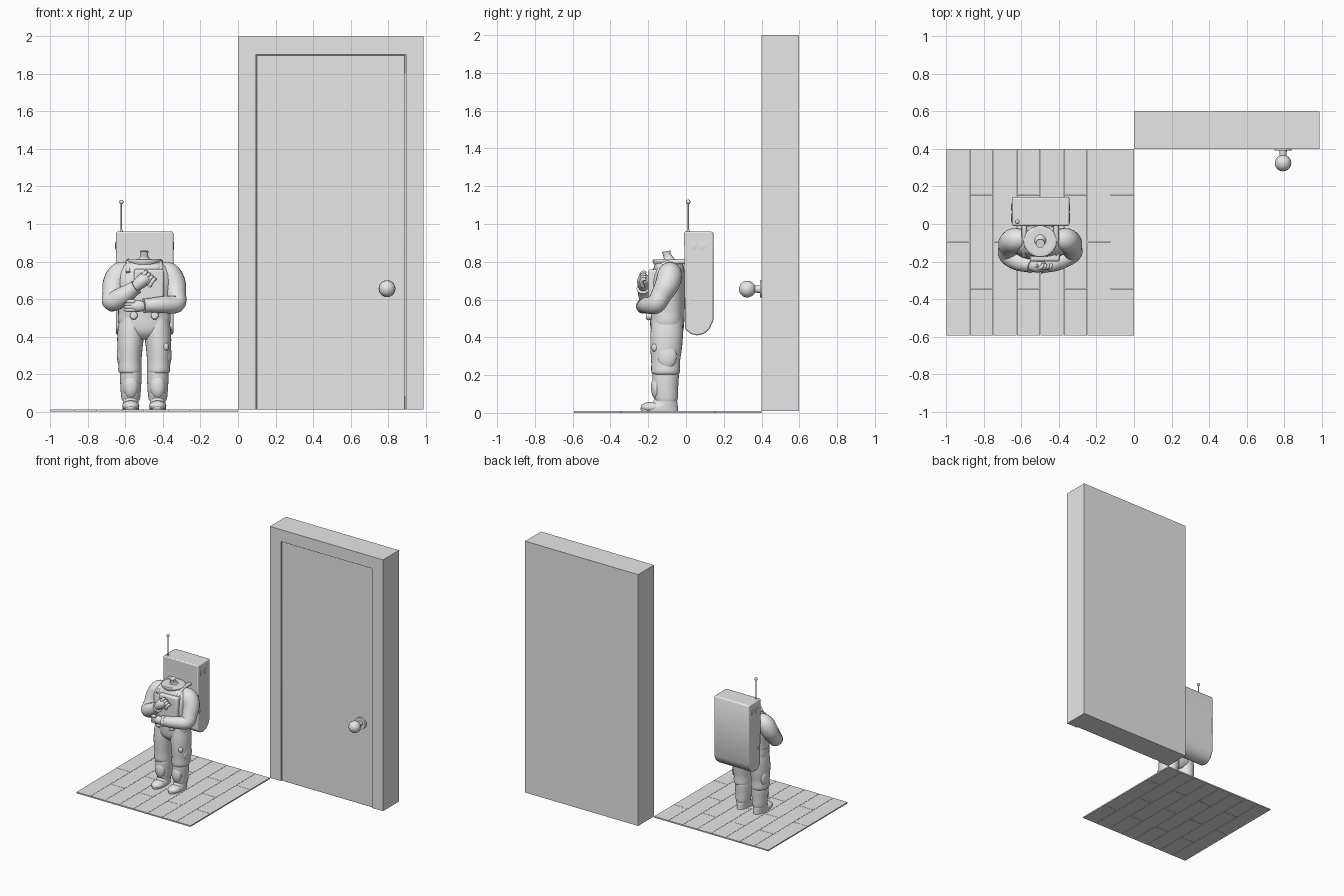
import bpy, bmesh, math
from mathutils import Vector

if "Cube" in bpy.data.objects:
    bpy.data.objects.remove(bpy.data.objects["Cube"])

grey = bpy.data.materials.new("plain grey")
grey.diffuse_color = (0.8, 0.8, 0.8, 1)
grey.use_nodes = True
grey.node_tree.nodes["Principled BSDF"].inputs["Base Color"].default_value = grey.diffuse_color
CX = -0.5  # centre line of the figure


def finish(name, bm, bevel=0.0, angle=40):
    bmesh.ops.recalc_face_normals(bm, faces=bm.faces)
    me = bpy.data.meshes.new(name)
    bm.to_mesh(me)
    bm.free()
    me.materials.append(grey)
    ob = bpy.data.objects.new(name, me)
    bpy.context.collection.objects.link(ob)
    bpy.ops.object.select_all(action='DESELECT')
    ob.select_set(True)
    bpy.context.view_layer.objects.active = ob
    if bevel:
        m = ob.modifiers.new("soft edges", 'BEVEL')
        m.width, m.segments = bevel, 2
    bpy.ops.object.shade_smooth_by_angle(angle=math.radians(angle))
    return ob


def add_box(bm, lo, hi):
    vs = bmesh.ops.create_cube(bm, size=1)["verts"]
    for v in vs:
        v.co = Vector([(a + b) / 2 + c * (b - a) for a, b, c in zip(lo, hi, v.co)])


def box(name, lo, hi, bevel=0.0):
    bm = bmesh.new()
    add_box(bm, lo, hi)
    return finish(name, bm, bevel)


def prism(name, pts, axis, lo, hi, bevel=0.0):
    """Extrude a 2D outline along x (axis 0) or y (axis 1)."""
    bm = bmesh.new()
    put = (lambda p, d: (d, p[0], p[1])) if axis == 0 else (lambda p, d: (p[0], d, p[1]))
    face = bm.faces.new([bm.verts.new(put(p, lo)) for p in pts])
    ext = bmesh.ops.extrude_face_region(bm, geom=[face])["geom"]
    shift = Vector((hi - lo, 0, 0) if axis == 0 else (0, hi - lo, 0))
    bmesh.ops.translate(bm, vec=shift, verts=[e for e in ext if isinstance(e, bmesh.types.BMVert)])
    return finish(name, bm, bevel)


def ball(name, c, r, seg=24):
    """Ellipsoid; r is a number or three radii."""
    r = r if isinstance(r, tuple) else (r, r, r)
    bm = bmesh.new()
    bmesh.ops.create_uvsphere(bm, u_segments=seg, v_segments=seg // 2, radius=1)
    for v in bm.verts:
        v.co = Vector([a + b * k for a, b, k in zip(c, v.co, r)])
    return finish(name, bm)


def spline(keys, steps):
    """Catmull-Rom through tuples of numbers."""
    out = []
    for i in range(len(keys) - 1):
        p = [keys[max(i - 1, 0)], keys[i], keys[i + 1], keys[min(i + 2, len(keys) - 1)]]
        for s in range(steps):
            t = s / steps
            out.append([0.5 * (2 * b + (c - a) * t + (2 * a - 5 * b + 4 * c - d) * t * t
                               + (3 * b - a - 3 * c + d) * t ** 3) for a, b, c, d in zip(*p)])
    return out + [list(keys[-1])]


def skin_rings(name, rings):
    bm = bmesh.new()
    loops = [[bm.verts.new(p) for p in ring] for ring in rings]
    n = len(loops[0])
    for a, b in zip(loops, loops[1:]):
        for i in range(n):
            bm.faces.new((a[i], a[(i + 1) % n], b[(i + 1) % n], b[i]))
    bm.faces.new(loops[0])
    bm.faces.new(loops[-1])
    return finish(name, bm, angle=55)


def stack(name, keys, seg=28, steps=4, square=1.0):
    """Level oval rings: (x, y, z, x radius, y radius), x from the figure's centre."""
    def sq(v):
        return math.copysign(abs(v) ** square, v)
    rings = []
    for x, y, z, rx, ry in spline(keys, steps):
        rings.append([(CX + x + rx * sq(math.cos(2 * math.pi * i / seg)),
                       y + ry * sq(math.sin(2 * math.pi * i / seg)), z) for i in range(seg)])
    return skin_rings(name, rings)


def tube(name, keys, seg=20, steps=5):
    """Round limb through (x, y, z, radius), x from the figure's centre."""
    ks = spline(keys, steps)
    pts = [Vector((CX + k[0], k[1], k[2])) for k in ks]
    side, rings = None, []
    for i, p in enumerate(pts):
        t = (pts[min(i + 1, len(pts) - 1)] - pts[max(i - 1, 0)]).normalized()
        if side is None:
            side = t.orthogonal()
        side = (side - t * side.dot(t)).normalized()
        up = t.cross(side)
        rings.append([p + (side * math.cos(a) + up * math.sin(a)) * ks[i][3]
                      for a in [2 * math.pi * j / seg for j in range(seg)]])
    return skin_rings(name, rings)


# Floor planks, staggered in alternate columns
bm = bmesh.new()
for c in range(8):
    cuts = [-0.595, -0.095, 0.4] if c % 2 == 0 else [-0.595, -0.345, 0.155, 0.4]
    for a, b in zip(cuts, cuts[1:]):
        add_box(bm, (-1 + c * 0.125 + 0.001, a + 0.001, 0), (-0.875 + c * 0.125 - 0.001, b - 0.001, 0.01))
finish("floor_planks", bm)

# Door frame, back wall and leaf
prism("door_frame", [(0, 0.01), (0.095, 0.01), (0.095, 1.905), (0.895, 1.905),
                     (0.895, 0.01), (0.99, 0.01), (0.99, 2), (0, 2)], 1, 0.4, 0.599)
box("door_leaf", (0.099, 0.408, 0.01), (0.891, 0.599, 1.901), 0.003)
box("door_leaf_backing", (0.09, 0.43, 0.01), (0.9, 0.599, 1.91))

# Door knob
KX = 0.795 - CX
tube("knob_plate", [(KX, 0.415, 0.655, 0.045), (KX, 0.392, 0.655, 0.045)], 28, 1)
tube("knob_stem", [(KX, 0.4, 0.655, 0.021), (KX, 0.34, 0.655, 0.017)], 20, 1)
ball("door_knob", (0.795, 0.325, 0.655), 0.044, 32)

# Legs and boots
for s, side in ((-1, "left"), (1, "right")):
    x = s * 0.072
    stack(side + "_thigh", [(x, -0.1, 0.5, 0.06, 0.08), (x, -0.102, 0.42, 0.071, 0.086),
                            (x + s * 0.004, -0.105, 0.34, 0.067, 0.083), (x + s * 0.004, -0.108, 0.27, 0.061, 0.076),
                            (x + s * 0.004, -0.108, 0.215, 0.062, 0.075), (x, -0.108, 0.2, 0.05, 0.06)])
    stack(side + "_shin", [(x, -0.108, 0.23, 0.053, 0.064), (x, -0.108, 0.2, 0.058, 0.07),
                           (x, -0.108, 0.13, 0.055, 0.066), (x, -0.105, 0.08, 0.051, 0.062),
                           (x, -0.105, 0.06, 0.047, 0.056)])
    ball(side + "_shin_pad", (CX + x, -0.155, 0.135), (0.04, 0.03, 0.065))
    ball(side + "_boot_toe", (CX + x, -0.18, 0.03), (0.046, 0.06, 0.029))
    stack(side + "_boot", [(x, -0.14, 0.011, 0.043, 0.098), (x, -0.14, 0.028, 0.044, 0.097),
                           (x, -0.115, 0.05, 0.042, 0.07), (x, -0.105, 0.085, 0.042, 0.052)])
    # Thigh pocket and suit fittings
    ball(side + "_thigh_pocket", (CX + s * 0.125, -0.1, 0.3), (0.021, 0.05, 0.065))
    tube(side + "_waist_valve", [(s * 0.056, -0.17, 0.515, 0.021), (s * 0.056, -0.203, 0.51, 0.02),
                                 (s * 0.056, -0.21, 0.51, 0.012)], 16, 2)
ball("thigh_gauge", (CX + 0.113, -0.165, 0.345), (0.018, 0.018, 0.022))

# Hips and torso
stack("hips", [(0, -0.1, 0.385, 0.03, 0.05), (0, -0.1, 0.42, 0.105, 0.08), (0, -0.1, 0.47, 0.138, 0.09),
               (0, -0.1, 0.53, 0.14, 0.092)], square=0.85)
stack("torso", [(0, -0.1, 0.5, 0.138, 0.092), (0, -0.102, 0.58, 0.142, 0.096), (0, -0.1, 0.66, 0.15, 0.094),
                (0, -0.095, 0.73, 0.152, 0.088), (0, -0.09, 0.78, 0.115, 0.077), (0, -0.09, 0.802, 0.07, 0.06)],
      square=0.85)
box("chest_panel", (CX - 0.055, -0.2, 0.56), (CX + 0.105, -0.13, 0.76), 0.012)

# Neck ring and neck
stack("neck_ring", [(0, -0.092, 0.785, 0.08, 0.078), (0, -0.092, 0.8, 0.088, 0.084),
                    (0, -0.092, 0.812, 0.086, 0.082), (0, -0.092, 0.813, 0.06, 0.06)], 32, 2)
tube("neck", [(0, -0.09, 0.8, 0.04), (0, -0.094, 0.82, 0.026), (0, -0.1, 0.835, 0.021),
              (0, -0.104, 0.856, 0.023)], 20, 3)

# Arms: one raised to the chin, one folded across the belly
for s, side, elbow, mid, wrist in (
        (-1, "left", (-0.17, -0.165, 0.585, 0.052), (-0.115, -0.2, 0.615, 0.05), (-0.05, -0.222, 0.66, 0.036)),
        (1, "right", (0.168, -0.16, 0.575, 0.05), (0.09, -0.205, 0.57, 0.044), (0.005, -0.225, 0.565, 0.036))):
    tube(side + "_arm", [(s * 0.06, -0.085, 0.755, 0.04), (s * 0.125, -0.085, 0.735, 0.064),
                         (s * 0.158, -0.1, 0.68, 0.064), (s * 0.168, -0.13, 0.625, 0.055), elbow, mid, wrist])
    d = Vector(wrist[:3]) - Vector(mid[:3])
    d.normalize()
    end = Vector(wrist[:3])
    a, b = end - d * 0.012, end + d * 0.008
    tube(side + "_cuff", [(*a, 0.039), (*b, 0.039)], 20, 1)

# Raised hand: palm, curled fingers and thumb
tube("raised_palm", [(-0.052, -0.222, 0.66, 0.026), (-0.02, -0.225, 0.69, 0.034), (0.012, -0.222, 0.712, 0.03),
                     (0.022, -0.22, 0.72, 0.015)])
for i in range(4):
    x, z = -0.008 + i * 0.015, 0.728 - i * 0.012
    tube("raised_finger_%d" % i, [(x - 0.01, -0.228, z - 0.025, 0.011), (x + 0.006, -0.236, z + 0.002, 0.011),
                                  (x + 0.018, -0.226, z + 0.016, 0.01), (x + 0.022, -0.212, z + 0.012, 0.006)], 10, 3)
tube("raised_thumb", [(-0.035, -0.222, 0.68, 0.012), (-0.025, -0.225, 0.715, 0.012), (-0.012, -0.22, 0.735, 0.007)], 10, 3)
# Lower hand tucked under the opposite elbow
ball("lower_palm", (CX - 0.035, -0.225, 0.562), (0.05, 0.027, 0.031))
for i in range(4):
    z = 0.542 + i * 0.015
    tube("lower_finger_%d" % i, [(-0.05, -0.235, z, 0.011), (-0.085, -0.232, z, 0.011), (-0.105, -0.215, z, 0.007)], 10, 3)

# Backpack with side ports
prism("backpack", [(-0.01, 0.96), (0.14, 0.96), (0.145, 0.95), (0.145, 0.49), (0.125, 0.445), (0.095, 0.418),
                   (0.06, 0.41), (0.025, 0.418), (-0.005, 0.445)], 0, CX - 0.15, CX + 0.155, 0.008)
for s, side in ((-1, "left"), (1, "right")):
    edge = 0.0025 + s * 0.1525
    for i, (y, z, r) in enumerate(((0.04, 0.885, 0.02), (0.09, 0.885, 0.02), (0.02, 0.585, 0.012))):
        tube("%s_port_%d" % (side, i), [(edge - s * 0.01, y, z, r), (edge + s * 0.004, y, z, r),
                                        (edge + s * 0.005, y, z, r * 0.7)], 20, 1)
    # Shoulder straps
    tube(side + "_strap", [(s * 0.085, 0.01, 0.8, 0.014), (s * 0.085, -0.05, 0.8, 0.014),
                           (s * 0.085, -0.12, 0.785, 0.014), (s * 0.085, -0.17, 0.74, 0.012)], 10, 4)

# Antenna
tube("antenna_rod", [(-0.122, 0.012, 0.95, 0.004), (-0.122, 0.012, 1.115, 0.004)], 10, 1)
tube("antenna_base", [(-0.122, 0.012, 0.95, 0.01), (-0.122, 0.012, 0.972, 0.007)], 12, 1)
ball("antenna_tip", (CX - 0.122, 0.012, 1.117), 0.012, 16)
